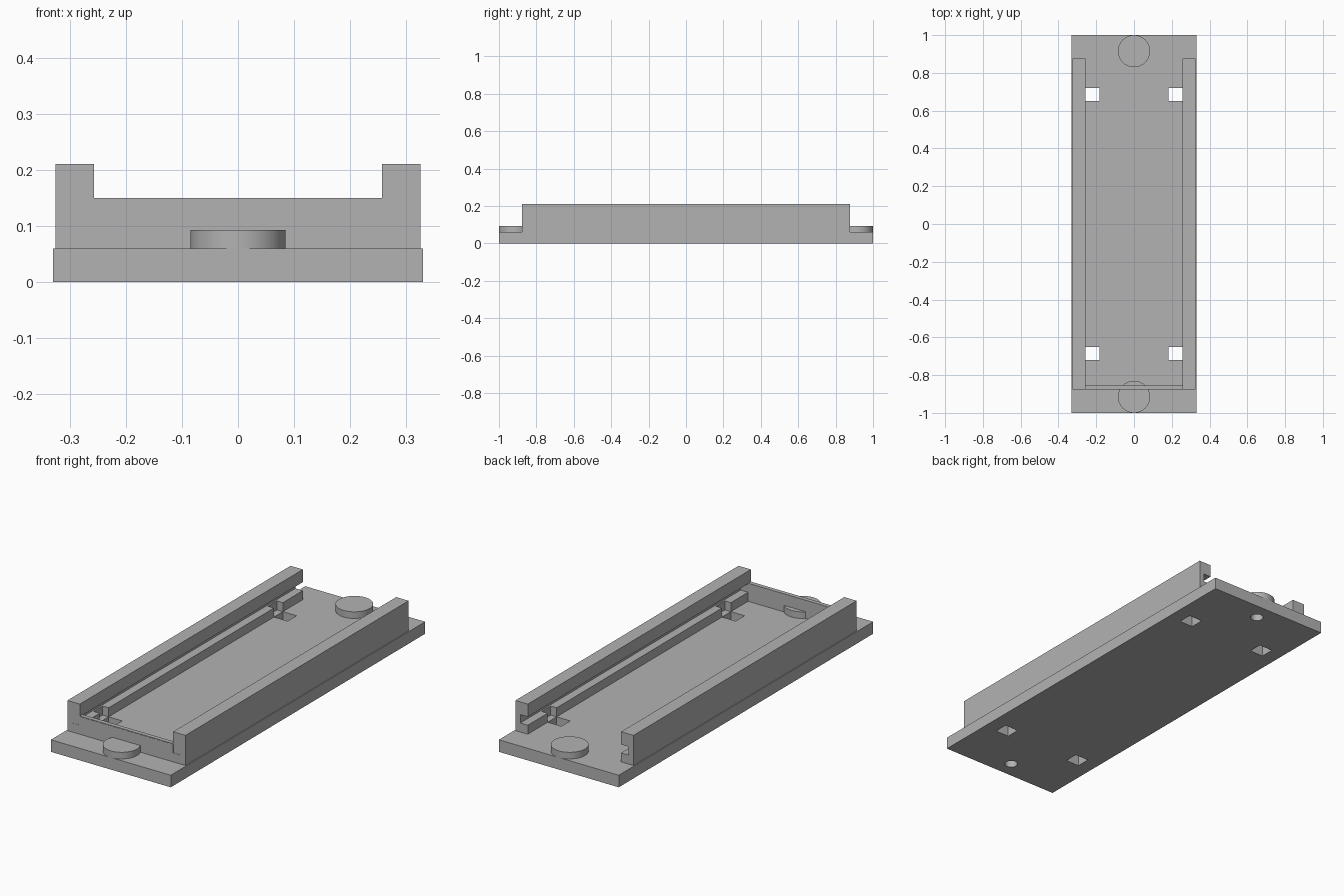
import bpy
import bmesh
from mathutils import Matrix, Vector

cube = bpy.data.objects.get("Cube")
if cube:
    bpy.data.objects.remove(cube, do_unlink=True)

grey = bpy.data.materials.new("plain grey")
grey.use_nodes = True
colour = (0.45, 0.45, 0.45, 1)
grey.diffuse_color = colour
grey.node_tree.nodes["Principled BSDF"].inputs["Base Color"].default_value = colour

BASE_TOP = 0.06
RAIL_END = 0.877
RAIL_IN, RAIL_OUT = 0.257, 0.325
DISC_Y = 0.915
SLOT_Y = 0.685


def finish(name, bm):
    bmesh.ops.recalc_face_normals(bm, faces=bm.faces)
    mesh = bpy.data.meshes.new(name)
    bm.to_mesh(mesh)
    bm.free()
    mesh.materials.append(grey)
    obj = bpy.data.objects.new(name, mesh)
    bpy.context.collection.objects.link(obj)
    return obj


def add_box(bm, low, high):
    low, high = Vector(low), Vector(high)
    place = Matrix.Translation((low + high) / 2) @ Matrix.Diagonal((*(high - low), 1))
    bmesh.ops.create_cube(bm, size=1, matrix=place)


def add_cylinder(bm, y, radius, low, high, sides):
    bmesh.ops.create_cone(bm, cap_ends=True, segments=sides, radius1=radius,
                          radius2=radius, depth=high - low,
                          matrix=Matrix.Translation((0, y, (low + high) / 2)))


def cut(obj, cutter):
    cutter.hide_render = True
    cutter.hide_set(True)
    mod = obj.modifiers.new("cut", 'BOOLEAN')
    mod.object = cutter
    mod.solver = 'EXACT'
    bpy.context.view_layer.objects.active = obj
    bpy.ops.object.modifier_apply(modifier=mod.name)
    bpy.data.objects.remove(cutter, do_unlink=True)


# Base plate with square slots and round holes from below
bm = bmesh.new()
add_box(bm, (-0.33, -1, 0), (0.33, 1, BASE_TOP))
base = finish("base_plate", bm)
bm = bmesh.new()
for sy in (-1, 1):
    for sx in (-1, 1):
        xs = sorted((sx * 0.182, sx * RAIL_IN))
        add_box(bm, (xs[0], sy * SLOT_Y - 0.035, -0.1), (xs[1], sy * SLOT_Y + 0.035, 0.2))
    add_cylinder(bm, sy * DISC_Y, 0.03, -0.1, 0.1, 32)
cut(base, finish("base_cutter", bm))

# Grooved side rails, with notches in the lower lip beside the slots
profile = [(RAIL_OUT, BASE_TOP), (RAIL_OUT, 0.21), (RAIL_IN, 0.21), (RAIL_IN, 0.147),
           (0.298, 0.147), (0.298, 0.105), (RAIL_IN, 0.105), (RAIL_IN, BASE_TOP)]
for name, sx in (("left_rail", 1), ("right_rail", -1)):
    bm = bmesh.new()
    face = bm.faces.new([bm.verts.new((sx * x, -RAIL_END, z)) for x, z in profile])
    ext = bmesh.ops.extrude_face_region(bm, geom=[face], use_keep_orig=True)
    moved = [v for v in ext["geom"] if isinstance(v, bmesh.types.BMVert)]
    bmesh.ops.translate(bm, verts=moved, vec=(0, 2 * RAIL_END, 0))
    rail = finish(name, bm)
    bm = bmesh.new()
    xs = sorted((sx * 0.2, sx * 0.29))
    for sy in (-1, 1):
        add_box(bm, (xs[0], sy * SLOT_Y - 0.035, 0.0), (xs[1], sy * SLOT_Y + 0.035, 0.12))
    cut(rail, finish("notch_cutter", bm))

# Low end wall joining the rails at the front
bm = bmesh.new()
add_box(bm, (-RAIL_IN, -RAIL_END, BASE_TOP), (RAIL_IN, -0.855, 0.147))
add_box(bm, (-0.31, -RAIL_END + 0.001, 0.1), (0.31, -0.855, 0.15))
finish("front_wall", bm)

# Round bosses at both ends
for name, sy in (("front_boss", -1), ("back_boss", 1)):
    bm = bmesh.new()
    add_cylinder(bm, sy * DISC_Y, 0.085, BASE_TOP, 0.093, 64)
    boss = finish(name, bm)
    bpy.context.view_layer.objects.active = boss
    boss.select_set(True)
    bpy.ops.object.shade_smooth_by_angle()
    boss.select_set(False)
